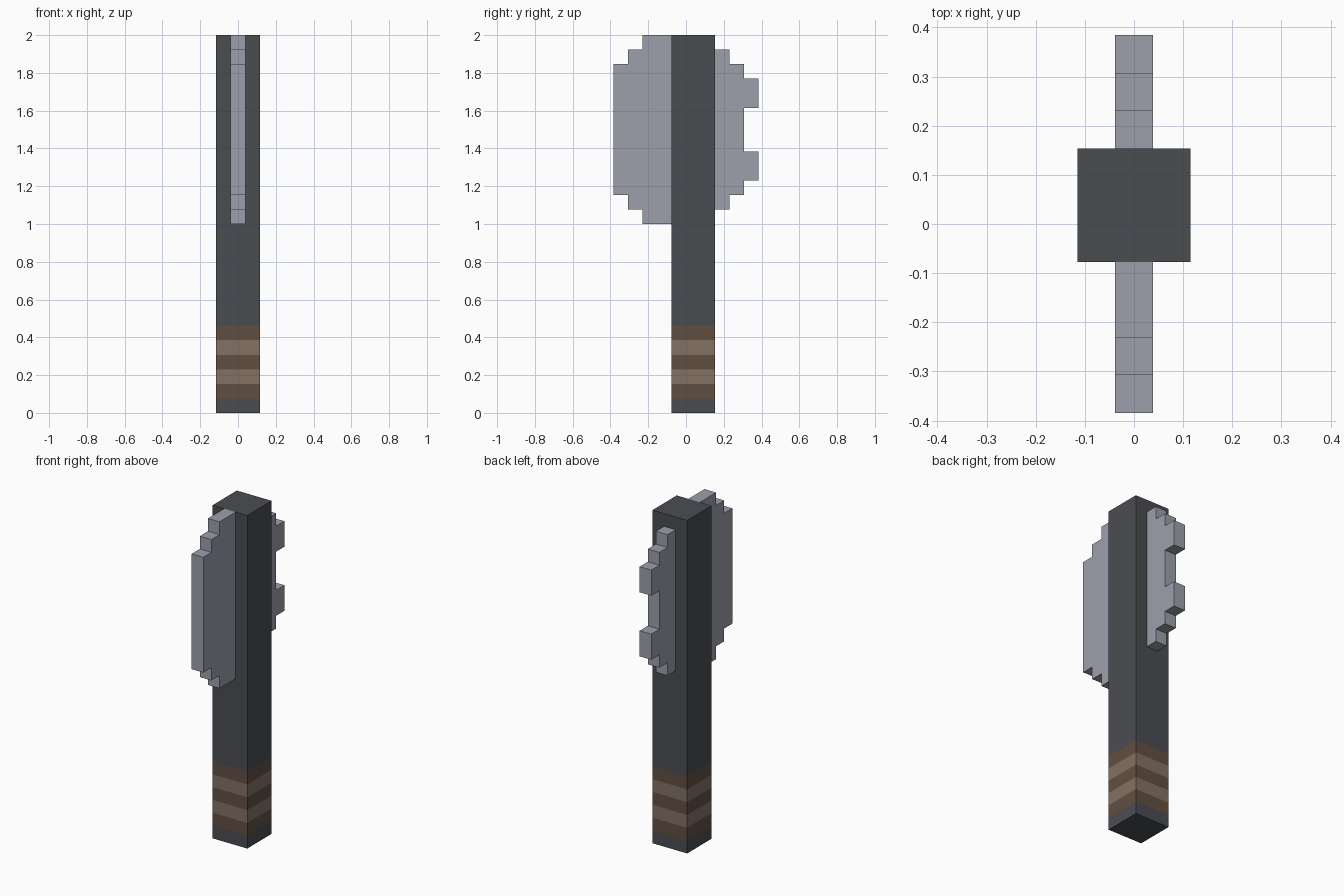
import bpy
import bmesh
from mathutils import Vector

U = 2 / 26  # one block of the model's grid

if "Cube" in bpy.data.objects:
    bpy.data.objects.remove(bpy.data.objects["Cube"], do_unlink=True)


def material(name, hex_color):
    def linear(c):
        return c / 12.92 if c <= 0.04045 else ((c + 0.055) / 1.055) ** 2.4
    rgb = [linear(b / 255) for b in bytes.fromhex(hex_color)]
    mat = bpy.data.materials.new(name)
    mat.use_nodes = True
    mat.diffuse_color = (*rgb, 1)
    mat.node_tree.nodes["Principled BSDF"].inputs["Base Color"].default_value = (*rgb, 1)
    return mat


def finish(name, bm, mats):
    bmesh.ops.recalc_face_normals(bm, faces=bm.faces)
    mesh = bpy.data.meshes.new(name)
    bm.to_mesh(mesh)
    bm.free()
    for mat in mats:
        mesh.materials.append(mat)
    obj = bpy.data.objects.new(name, mesh)
    bpy.context.collection.objects.link(obj)
    return obj


charcoal = material("charcoal", "4A4D51")
dark_leather = material("dark leather", "614F42")
light_leather = material("light leather", "837165")
steel = material("steel", "9DA0AB")

# Handle: square post, sliced at each grip band and coloured by height
bm = bmesh.new()
bmesh.ops.create_cube(bm, size=1)
for v in bm.verts:
    v.co = Vector((v.co.x * 3, v.co.y * 3 + 0.5, (v.co.z + 0.5) * 26)) * U
for row in range(1, 7):
    bmesh.ops.bisect_plane(bm, geom=bm.verts[:] + bm.edges[:] + bm.faces[:],
                           plane_co=(0, 0, row * U), plane_no=(0, 0, 1))
for f in bm.faces:
    row = int(f.calc_center_median().z / U)
    if 1 <= row < 6 and abs(f.normal.z) < 0.5:
        f.material_index = 1 if row % 2 else 2
finish("handle", bm, [charcoal, dark_leather, light_leather])


def blade(name, profile):
    """Extrude a stepped (y, z) outline, in blocks, to one block thick."""
    bm = bmesh.new()
    face = bm.faces.new([bm.verts.new((-U / 2, y * U, z * U)) for y, z in profile])
    side = bmesh.ops.extrude_face_region(bm, geom=[face])["geom"]
    bmesh.ops.translate(bm, vec=(U, 0, 0),
                        verts=[g for g in side if isinstance(g, bmesh.types.BMVert)])
    return finish(name, bm, [steel])


# Front blade: broad with stepped corners
blade("front_blade", [(-1, 13), (-3, 13), (-3, 14), (-4, 14), (-4, 15), (-5, 15),
                      (-5, 24), (-4, 24), (-4, 25), (-3, 25), (-3, 26), (-1, 26)])

# Back blade: shorter, with two teeth
blade("back_blade", [(2, 14), (3, 14), (3, 15), (4, 15), (4, 16), (5, 16), (5, 18),
                     (4, 18), (4, 21), (5, 21), (5, 23), (4, 23), (4, 24), (3, 24),
                     (3, 25), (2, 25)])
